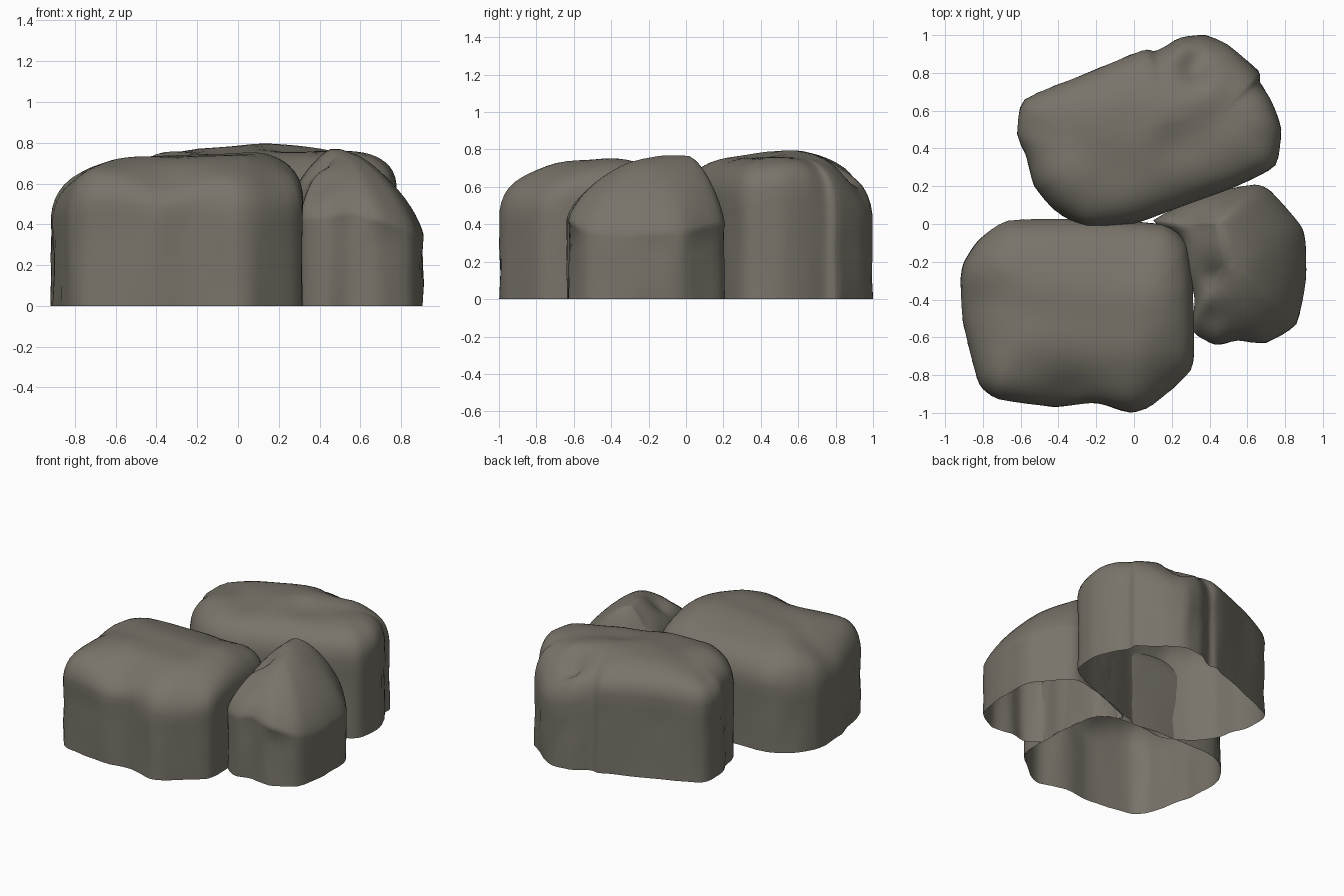
import bpy, bmesh, math
from mathutils import Vector, noise

if "Cube" in bpy.data.objects:
    bpy.data.objects.remove(bpy.data.objects["Cube"])

stone = bpy.data.materials.new("grey_brown_stone")
stone.diffuse_color = (0.19, 0.174, 0.143, 1)
stone.use_nodes = True
stone.node_tree.nodes["Principled BSDF"].inputs["Base Color"].default_value = stone.diffuse_color

SUB = 4      # samples between outline points
ROOF = 14    # rings across the rounded top


def smooth_loop(points):
    """Closed, slightly faceted curve through (x, y, wall height) points."""
    p = [Vector(q) for q in points]
    n, out = len(p), []
    for i in range(n):
        a, b, c, d = p[i - 1], p[i], p[(i + 1) % n], p[(i + 2) % n]
        for k in range(SUB):
            t = k / SUB
            cr = 0.5 * (2 * b + (c - a) * t + (2 * a - 5 * b + 4 * c - d) * t * t
                        + (3 * b - a - 3 * c + d) * t ** 3)
            out.append(cr.lerp(b.lerp(c, t), 0.4))
    return out


def rock(name, outline, ridge, top, power, bumps):
    """Open-bottomed boulder: upright wall, then a roof closing on a ridge line."""
    loop = smooth_loop(outline)
    a, b = Vector(ridge[0]), Vector(ridge[1])
    bm = bmesh.new()
    rings = []

    def roof_height(x, y):
        return top + sum(h * math.exp(-((x - bx) ** 2 + (y - by) ** 2) / r ** 2)
                         for bx, by, r, h in bumps)

    # wall rings, pulled in a little by noise so the sides look weathered
    for f in (0, 0.35, 0.7, 1):
        ring = []
        for q in loop:
            p = Vector((q.x, q.y))
            t = max(0, min(1, (p - a).dot(b - a) / (b - a).length_squared))
            c = a.lerp(b, t)
            dent = abs(noise.noise(Vector((q.x * 5, q.y * 5, f * 1.5)))) * 0.025
            w = p + (c - p).normalized() * dent
            ring.append(bm.verts.new((w.x, w.y, q.z * f)))
        rings.append(ring)
    # roof rings
    for k in range(1, ROOF + 1):
        s = max(math.cos(k / ROOF * math.pi / 2), 0.07)
        rise = (1 - s ** power) ** (1 / power)
        ring = []
        for q in loop:
            p = Vector((q.x, q.y))
            t = max(0, min(1, (p - a).dot(b - a) / (b - a).length_squared))
            c = a.lerp(b, t)
            w = c + (p - c) * s
            lump = noise.noise(Vector((w.x * 4, w.y * 4, 3))) * 0.02 * rise
            z = q.z + (roof_height(w.x, w.y) - q.z) * rise + lump
            ring.append(bm.verts.new((w.x, w.y, z)))
        rings.append(ring)
    n = len(loop)
    for lo, hi in zip(rings, rings[1:]):
        for i in range(n):
            j = (i + 1) % n
            bm.faces.new((lo[i], lo[j], hi[j], hi[i]))
    # small cap along the ridge
    cap = bm.faces.new(rings[-1])
    bm.normal_update()
    bmesh.ops.triangulate(bm, faces=[cap])
    for f in bm.faces:
        f.smooth = True
    me = bpy.data.meshes.new(name)
    bm.to_mesh(me)
    bm.free()
    me.materials.append(stone)
    ob = bpy.data.objects.new(name, me)
    bpy.context.collection.objects.link(ob)
    return ob


# wide flat-topped boulder, front left
rock("front_boulder", [
    (-.92, -.30, .36), (-.91, -.50, .36), (-.87, -.68, .38), (-.82, -.85, .40),
    (-.72, -.93, .45), (-.42, -.97, .42), (-.20, -.95, .45), (-.02, -1.0, .40),
    (.10, -.96, .40), (.30, -.78, .42), (.32, -.60, .50), (.31, -.30, .50),
    (.28, -.10, .45), (.15, .00, .45), (-.30, .03, .42), (-.67, .02, .40),
    (-.82, -.08, .38), (-.90, -.20, .36)],
    [(-.52, -.46), (.02, -.46)], .73, 2.7,
    [(0, -.5, .25, .015), (-.35, -.93, .14, -.06), (.25, -.85, .15, -.05),
     (-.85, -.45, .2, -.06)])

# long boulder at the back, with a low lobe on its rear right
rock("back_boulder", [
    (-.58, .66, .46), (-.62, .48, .48), (-.57, .35, .46), (-.53, .20, .42),
    (-.42, .07, .40), (-.25, -.02, .42), (0, 0, .44), (.28, .10, .45),
    (.55, .20, .45), (.75, .31, .48), (.78, .50, .52), (.73, .65, .50),
    (.67, .75, .40), (.66, .81, .36), (.50, .95, .34), (.38, 1.0, .34),
    (.25, .99, .34), (.12, .92, .42), (.04, .92, .50), (-.25, .80, .50)],
    [(-.25, .40), (.42, .54)], .755, 3.3,
    [(.1, .55, .3, .035), (.32, .83, .08, -.10), (.2, .42, .1, -.02),
     (.45, .98, .15, -.12), (-.55, .45, .15, -.05)])

# narrow pointed boulder, right, its tail wedged between the other two
rock("pointed_boulder", [
    (.31, -.57, .42), (.43, -.64, .42), (.55, -.62, .44), (.70, -.63, .40),
    (.86, -.53, .34), (.91, -.30, .33), (.91, -.10, .33), (.88, .00, .34),
    (.73, .17, .38), (.64, .21, .38), (.40, .16, .40), (.10, .02, .33),
    (.25, -.07, .50), (.29, -.25, .55), (.32, -.40, .50)],
    [(.49, -.20), (.45, .00)], .775, 1.45,
    [(.39, -.28, .09, -.08), (.42, -.5, .08, -.06), (.49, -.22, .08, -.015),
     (.28, .04, .1, -.12)])
